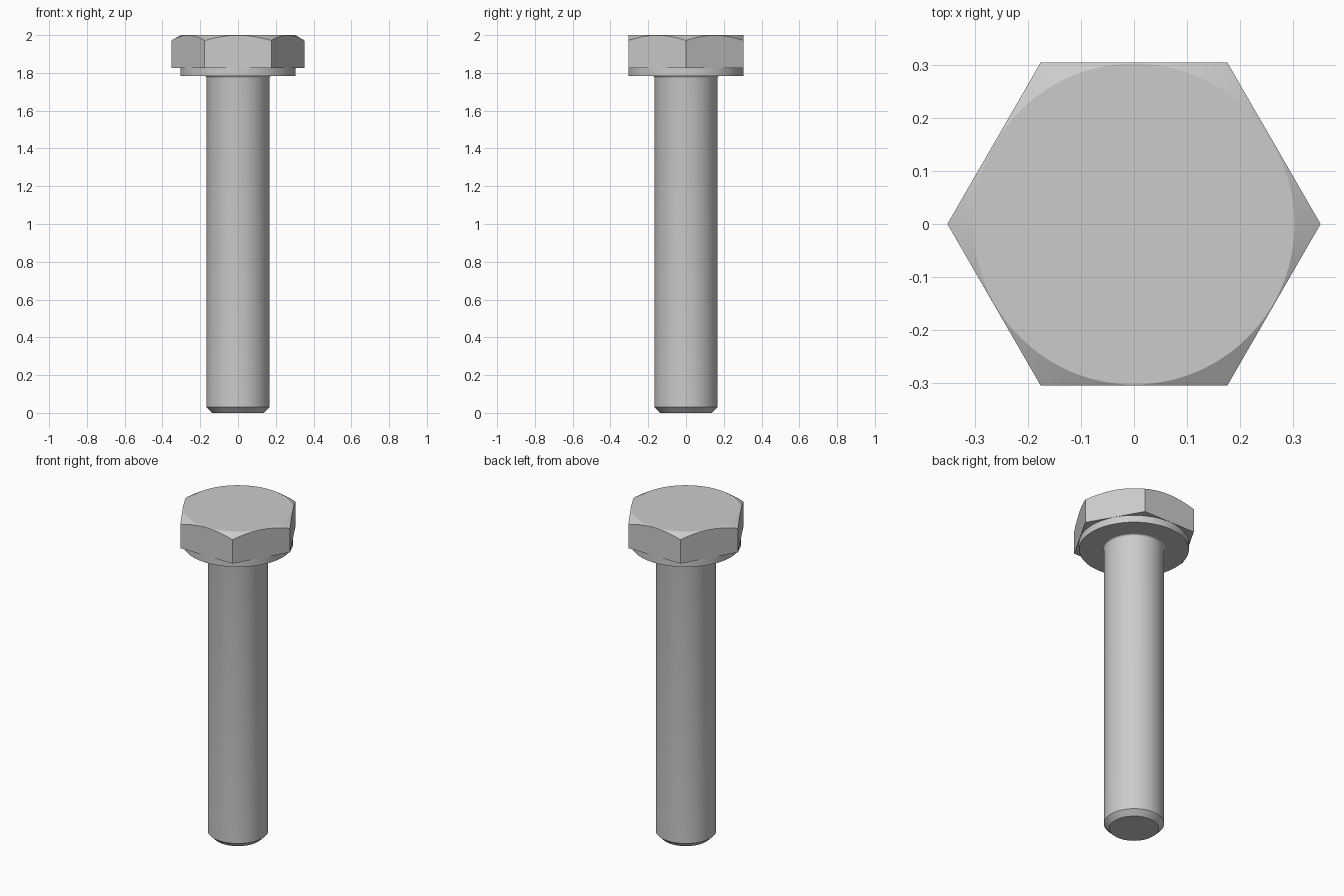
import bpy
import bmesh
from math import cos, sin, tan, pi, radians

cube = bpy.data.objects.get("Cube")
if cube:
    bpy.data.objects.remove(cube, do_unlink=True)

SEGMENTS = 96
STEP = 2 * pi / SEGMENTS

steel = bpy.data.materials.new("grey steel")
steel.use_nodes = True
steel.diffuse_color = (0.6, 0.6, 0.6, 1)
steel.node_tree.nodes["Principled BSDF"].inputs["Base Color"].default_value = steel.diffuse_color


def build_part(name, rings):
    """Join rings, each a function of angle giving (radius, z), and cap both ends."""
    bm = bmesh.new()
    loops = []
    for ring in rings:
        loop = []
        for i in range(SEGMENTS):
            r, z = ring(i * STEP)
            loop.append(bm.verts.new((r * cos(i * STEP), r * sin(i * STEP), z)))
        loops.append(loop)
    for low, high in zip(loops, loops[1:]):
        for i in range(SEGMENTS):
            j = (i + 1) % SEGMENTS
            bm.faces.new((low[i], low[j], high[j], high[i]))
    bm.faces.new(loops[0][::-1])
    bm.faces.new(loops[-1])
    mesh = bpy.data.meshes.new(name)
    bm.to_mesh(mesh)
    bm.free()
    mesh.materials.append(steel)
    obj = bpy.data.objects.new(name, mesh)
    bpy.context.collection.objects.link(obj)
    bpy.ops.object.select_all(action='DESELECT')
    obj.select_set(True)
    bpy.context.view_layer.objects.active = obj
    bpy.ops.object.shade_smooth_by_angle(angle=radians(20))
    return obj


def circle(r, z):
    return lambda angle: (r, z)


# Shank with a chamfered tip and a small fillet below the collar
SHANK_R, COLLAR_Z, FILLET = 0.167, 1.783, 0.01
shank = [circle(0.137, 0), circle(SHANK_R, 0.03)]
for k in range(5):
    a = k * pi / 8
    shank.append(circle(SHANK_R + FILLET * (1 - cos(a)), COLLAR_Z - FILLET * (1 - sin(a))))
build_part("shank", shank)

# Round collar under the head
build_part("washer_collar", [circle(0.304, COLLAR_Z), circle(0.304, 1.83)])

# Hexagonal head whose top corners are cut by a cone
APOTHEM, TOP_R, HEAD_Z = 0.305, 0.303, 1.826


def hex_radius(angle):
    return APOTHEM / cos(angle % (pi / 3) - pi / 6)


def hex_bottom(angle):
    return hex_radius(angle), HEAD_Z


def hex_chamfer(angle):
    r = hex_radius(angle)
    return r, 2 - (r - TOP_R) * tan(pi / 6)


build_part("hex_head", [hex_bottom, hex_chamfer, circle(TOP_R, 2)])
